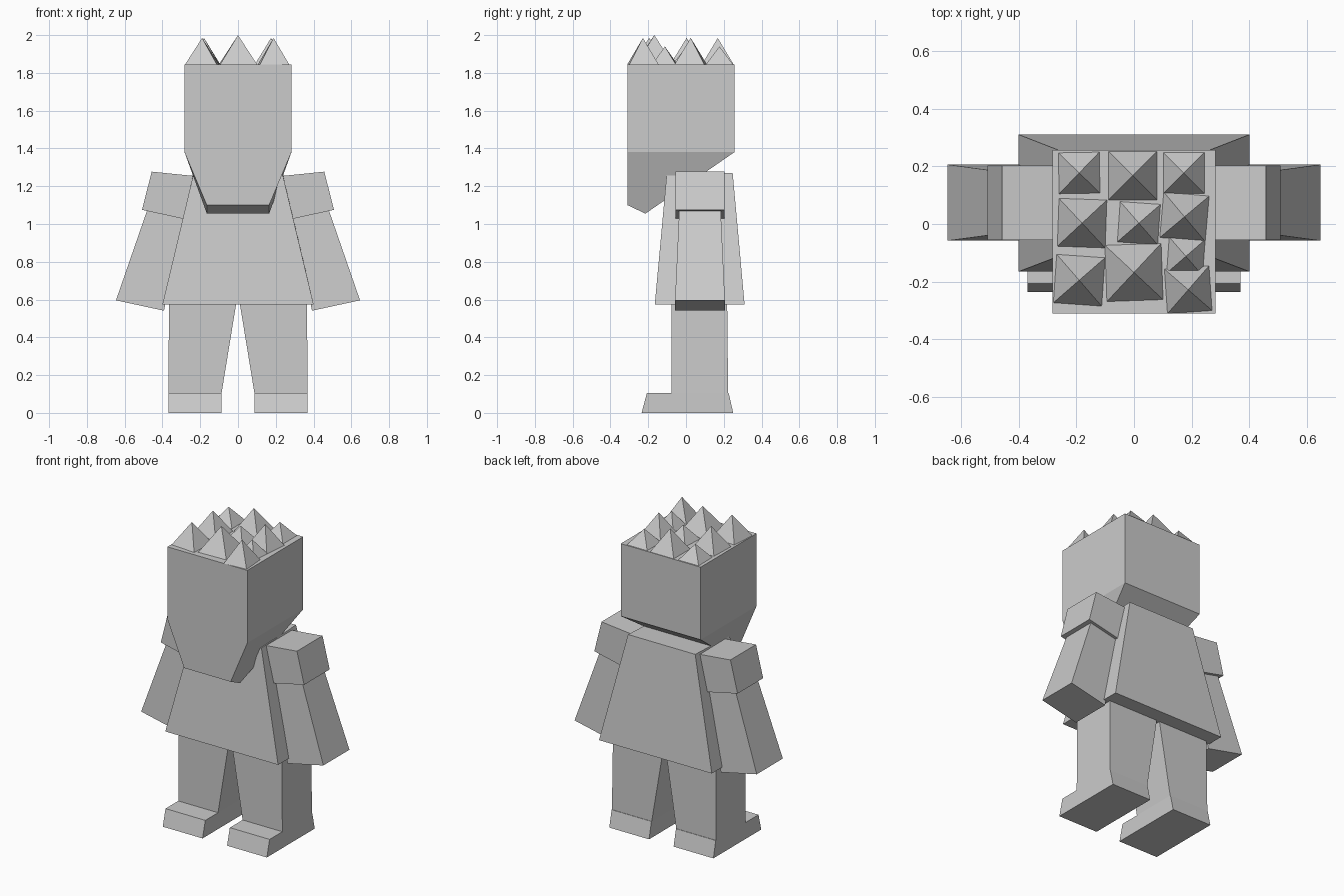
import bpy, bmesh, math

cube = bpy.data.objects.get("Cube")
if cube:
    bpy.data.objects.remove(cube, do_unlink=True)

grey = bpy.data.materials.new("plain grey")
grey.use_nodes = True
colour = (0.6, 0.6, 0.6, 1)
grey.diffuse_color = colour
grey.node_tree.nodes["Principled BSDF"].inputs["Base Color"].default_value = colour


def loft(name, sections, side=1):
    """Stack four-cornered sections: x0, x1, y0, y1, z, rise along x, rise along y."""
    bm = bmesh.new()
    rings = []
    for x0, x1, y0, y1, z, rx, ry in sections:
        corners = [(x0, y0, z), (x1, y0, z + rx), (x1, y1, z + rx + ry), (x0, y1, z + ry)]
        rings.append([bm.verts.new((side * x, y, h)) for x, y, h in corners])
    bm.faces.new(rings[0])
    bm.faces.new(rings[-1])
    for low, high in zip(rings, rings[1:]):
        for i in range(4):
            j = (i + 1) % 4
            bm.faces.new((low[i], low[j], high[j], high[i]))
    bmesh.ops.recalc_face_normals(bm, faces=bm.faces)
    mesh = bpy.data.meshes.new(name)
    bm.to_mesh(mesh)
    bm.free()
    mesh.materials.append(grey)
    obj = bpy.data.objects.new(name, mesh)
    bpy.context.collection.objects.link(obj)
    return obj


# Head with a jaw tapering down to the front
loft("head", [
    (-0.165, 0.165, -0.31, -0.215, 1.10, 0, -0.045),
    (-0.283, 0.283, -0.31, 0.256, 1.38, 0, 0),
    (-0.283, 0.283, -0.31, 0.256, 1.845, 0, 0),
])

# Flared torso
loft("torso", [
    (-0.4, 0.4, -0.165, 0.31, 0.575, 0, 0),
    (-0.238, 0.238, -0.103, 0.247, 1.256, 0, 0.015),
])

# Limbs on both sides
for label, side in (("left", 1), ("right", -1)):
    loft(label + "_sleeve", [
        (0.27, 0.508, -0.056, 0.203, 1.023, 0.052, 0),
        (0.22, 0.457, -0.056, 0.203, 1.253, 0.024, 0),
    ], side)
    loft(label + "_arm", [
        (0.392, 0.646, -0.058, 0.206, 0.541, 0.055, 0),
        (0.285, 0.475, -0.035, 0.183, 1.05, 0.04, 0),
    ], side)
    loft(label + "_leg_and_foot", [
        (0.087, 0.369, -0.235, 0.25, 0, 0, 0),
        (0.087, 0.369, -0.207, 0.226, 0.105, 0, 0),
        (0.087, 0.369, -0.078, 0.223, 0.105, 0, 0),
        (0.01, 0.365, -0.078, 0.218, 0.576, 0, 0),
    ], side)

# Hair spikes: x, y, width, height, turn in degrees
spikes = [
    (-0.19, 0.177, 0.142, 0.095, 1), (-0.005, 0.168, 0.168, 0.14, 0),
    (0.173, 0.177, 0.143, 0.095, 0), (-0.18, 0.003, 0.166, 0.14, -2),
    (0.017, 0.003, 0.14, 0.095, -4), (0.175, 0.025, 0.158, 0.14, -5),
    (-0.19, -0.195, 0.168, 0.14, -4), (0, -0.168, 0.195, 0.155, 2),
    (0.18, -0.112, 0.125, 0.095, -4), (0.188, -0.228, 0.155, 0.14, 4),
]
for x, y, width, height, turn in spikes:
    bpy.ops.mesh.primitive_cone_add(
        vertices=4, radius1=width / math.sqrt(2), radius2=0, depth=height,
        location=(x, y, 1.845 + height / 2),
        rotation=(0, 0, math.radians(45 + turn)))
    spike = bpy.context.object
    spike.name = "hair_spike"
    spike.data.materials.append(grey)
